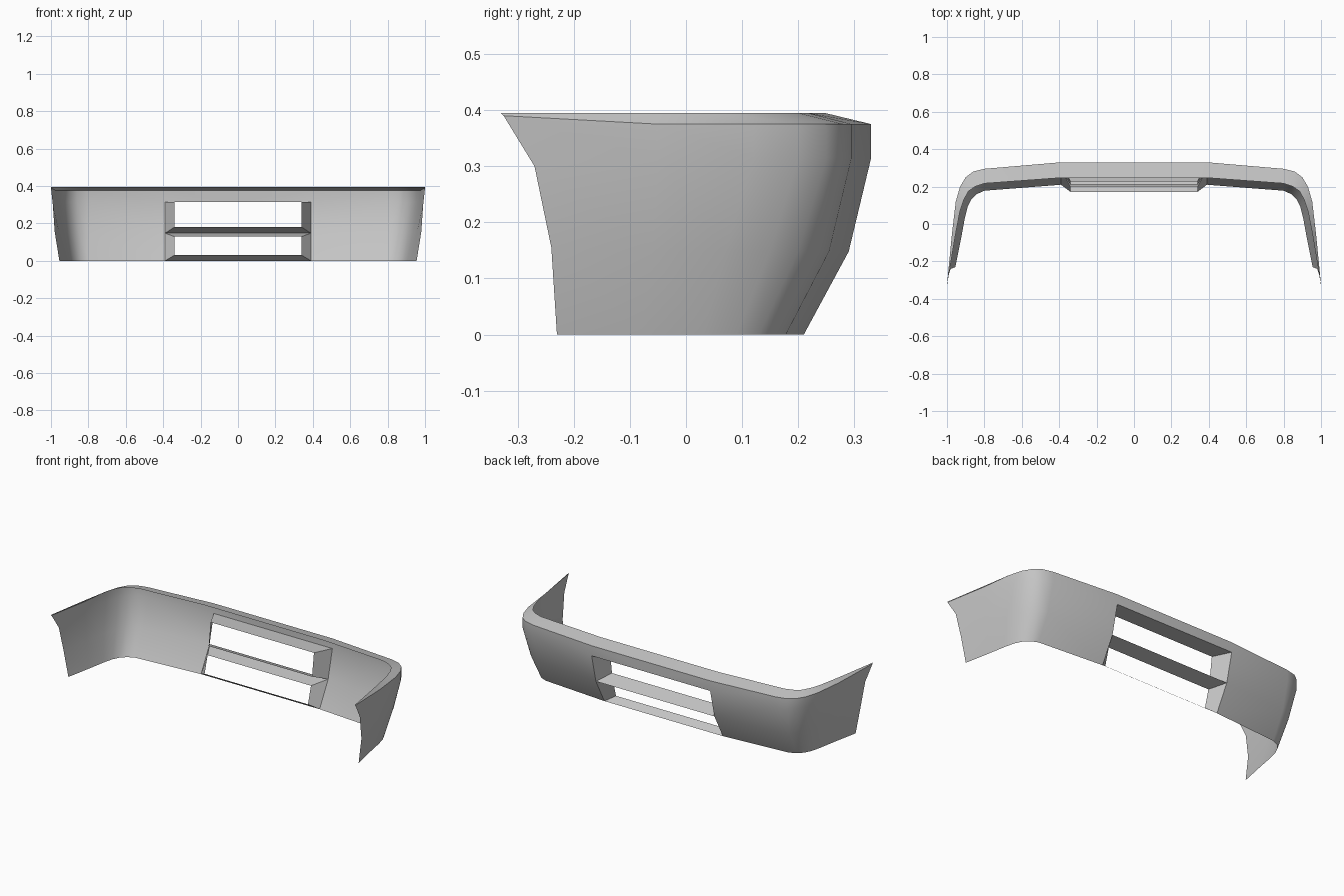
import bpy, math

cube = bpy.data.objects.get("Cube")
if cube:
    bpy.data.objects.remove(cube, do_unlink=True)

# One plain grey finish
grey = bpy.data.materials.new("grey_plastic")
grey.use_nodes = True
COLOR = (0.55, 0.55, 0.55, 1)
grey.diffuse_color = COLOR
grey.node_tree.nodes["Principled BSDF"].inputs["Base Color"].default_value = COLOR


def make_object(name, verts, faces):
    """Half model on +x, mirrored across the centre and smooth between sharp edges."""
    mesh = bpy.data.meshes.new(name)
    mesh.from_pydata(verts, [], faces)
    mesh.materials.append(grey)
    obj = bpy.data.objects.new(name, mesh)
    bpy.context.collection.objects.link(obj)
    mirror = obj.modifiers.new("Mirror", "MIRROR")
    mirror.use_clip = True
    bpy.ops.object.select_all(action="DESELECT")
    obj.select_set(True)
    bpy.context.view_layer.objects.active = obj
    bpy.ops.object.modifier_apply(modifier="Mirror")
    bpy.ops.object.shade_smooth_by_angle(angle=math.radians(31))
    return obj


# Plan outlines of the wrapped skin, from the centre round the corner to the end
bottom = [(0, .21), (.39, .21), (.8, .178), (.84, .16), (.87, .13),
          (.89, .09), (.905, .03), (.925, -.08), (.955, -.23)]
middle = [(0, .29), (.39, .29), (.8, .255), (.85, .237), (.885, .2),
          (.91, .15), (.933, .07), (.955, -.06), (.98, -.24)]
upper = [(0, .33), (.39, .33), (.8, .295), (.86, .28), (.9, .25),
         (.93, .2), (.953, .12), (.973, -.05), (.99, -.27)]
edge = upper[:-1] + [(1, -.325)]
lip = [(0, .247), (.39, .247), (.8, .217), (.85, .2), (.885, .175),
       (.91, .13), (.93, .07), (.955, -.06), (1, -.33)]
rows = [(bottom, 0, 0), (middle, .148, .155), (upper, .315, .3),
        (edge, .375, .39), (lip, .395, .395)]

verts, faces = [], []
n = len(bottom)
for outline, z, end_z in rows:
    verts += [(x, y, end_z if i == n - 1 else z) for i, (x, y) in enumerate(outline)]
for r in range(len(rows) - 1):
    for c in range(n - 1):
        if c == 0 and r < 2:      # leave the grille opening
            continue
        a, b = r * n + c, (r + 1) * n + c
        faces.append((a, b, b + 1, a + 1))
make_object("bumper_skin", verts, faces)


def recess(name, low_out, high_out, low_in, high_in):
    """Tapered opening walls; each argument is a (y, z) pair."""
    wide, narrow = .39, .34
    v = []
    for (y, z), w in ((low_out, wide), (high_out, wide), (low_in, narrow), (high_in, narrow)):
        v += [(0, y, z), (w, y, z)]
    make_object(name, v, [(0, 1, 5, 4), (2, 6, 7, 3), (1, 3, 7, 5)])


# Two stacked openings whose walls meet in a wedge-shaped crossbar
recess("lower_intake", (.21, 0), (.29, .148), (.172, .03), (.2, .13))
recess("upper_intake", (.29, .148), (.33, .315), (.21, .18), (.228, .315))
